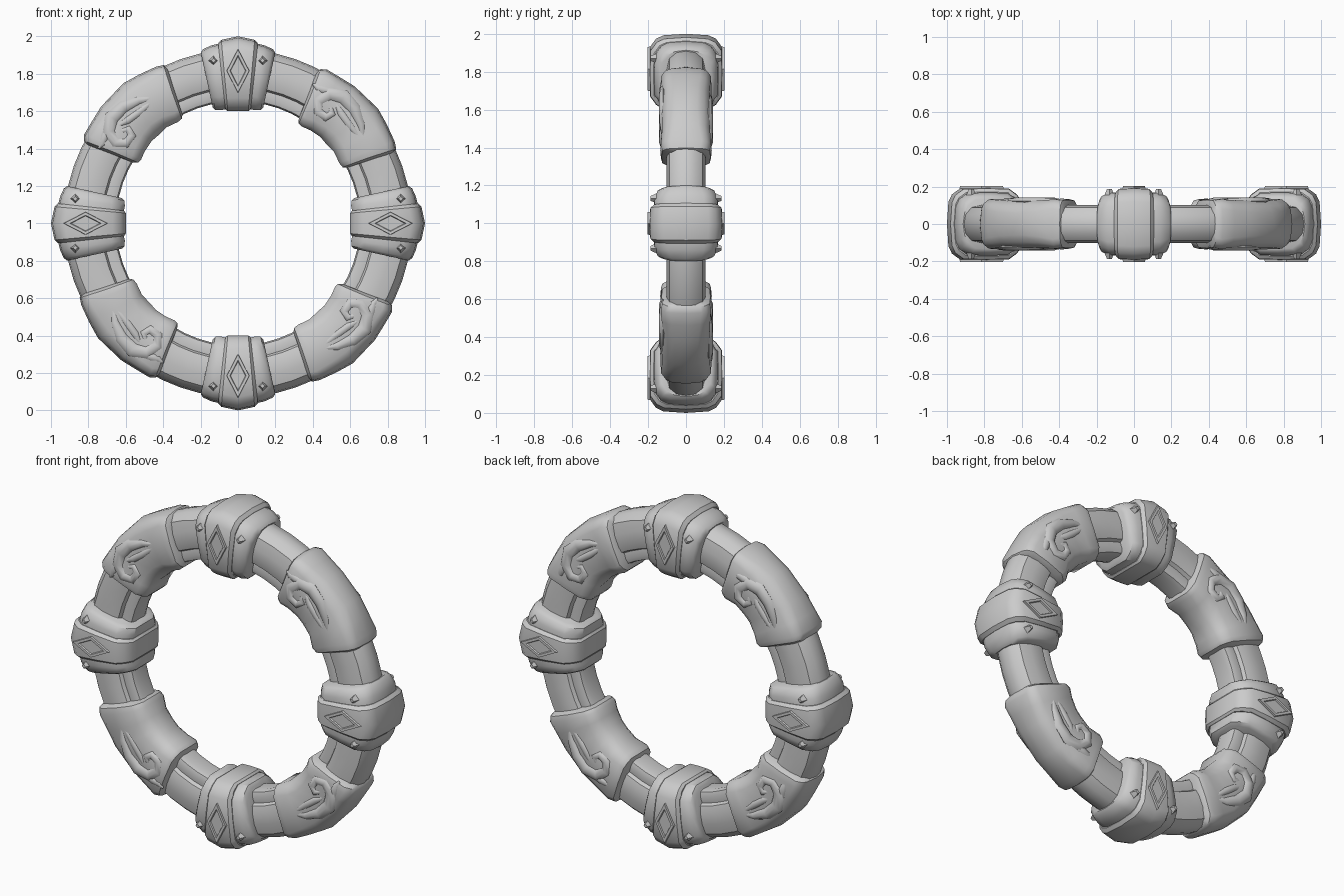
import bpy, bmesh, math
from mathutils import Matrix, Vector

if "Cube" in bpy.data.objects:
    bpy.data.objects.remove(bpy.data.objects["Cube"])

stone = bpy.data.materials.new("grey_stone")
stone.diffuse_color = (0.6, 0.6, 0.6, 1)
stone.use_nodes = True
stone.node_tree.nodes["Principled BSDF"].inputs["Base Color"].default_value = stone.diffuse_color
CENTRE = Matrix.Translation((0, 0, 1))


def finish(bm, name, matrix, angle=35):
    bmesh.ops.recalc_face_normals(bm, faces=bm.faces[:])
    mesh = bpy.data.meshes.new(name)
    bm.to_mesh(mesh)
    bm.free()
    mesh.materials.append(stone)
    mesh.transform(CENTRE @ matrix)
    obj = bpy.data.objects.new(name, mesh)
    bpy.context.collection.objects.link(obj)
    bpy.ops.object.select_all(action='DESELECT')
    obj.select_set(True)
    bpy.context.view_layer.objects.active = obj
    bpy.ops.object.shade_smooth_by_angle(angle=math.radians(angle))
    return obj


def bridge(bm, rings, closed=False):
    """Join equal rings of points with quads, capping open ends."""
    loops = [[bm.verts.new(p) for p in ring] for ring in rings]
    pairs = list(zip(loops, loops[1:]))
    if closed:
        pairs.append((loops[-1], loops[0]))
    for a, b in pairs:
        for i in range(len(a)):
            j = (i + 1) % len(a)
            bm.faces.new((a[i], a[j], b[j], b[i]))
    if not closed:
        bm.faces.new(loops[0])
        bm.faces.new(loops[-1])


def polar(section, deg, skew=0.0):
    """Place (radius, depth) points at an angle round the ring."""
    pts = []
    for r, y in section:
        a = math.radians(deg + skew * (r - 0.8))
        pts.append(Vector((r * math.cos(a), y, r * math.sin(a))))
    return pts


def mirrored(half):
    return half + [(r, -y) for r, y in reversed(half) if y > 0]


def block(r0, r1, h, c):
    """Chamfered cross-section."""
    return mirrored([(r1, 0), (r1 - 0.008, h - c), (r1 - 0.38 * c, h - 0.45 * c),
                     (r1 - c, h), ((r0 + r1) / 2, h + 0.004), (r0 + c, h),
                     (r0 + 0.38 * c, h - 0.45 * c), (r0, h - c), (r0, 0)])


def arc(name, stations, matrix, skew=0.0):
    bm = bmesh.new()
    bridge(bm, [polar(block(*s[1:]), s[0], skew * (-1 if i < len(stations) / 2 else 1))
                for i, s in enumerate(stations)])
    return finish(bm, name, matrix)


def scroll(name, path, matrix):
    """Flattened tapering tube lying on the sleeve face; path is (x, z, radius)."""
    bm = bmesh.new()
    rings = []
    for i, (x, z, rad) in enumerate(path):
        a, b = path[max(i - 1, 0)], path[min(i + 1, len(path) - 1)]
        side = Vector((-(b[1] - a[1]), 0, b[0] - a[0])).normalized()
        rings.append([Vector((x, -0.122, z)) + side * rad * math.cos(t)
                      + Vector((0, 0.7 * min(rad, 0.03) * math.sin(t), 0))
                      for t in (k * math.pi / 4 for k in range(8))])
    bridge(bm, rings)
    return finish(bm, name, matrix, 50)


# Core ring with a stepped inner rim
core = mirrored([(0.93, 0), (0.922, 0.05), (0.89, 0.088), (0.83, 0.102), (0.765, 0.1),
                 (0.73, 0.09), (0.72, 0.07), (0.685, 0.074), (0.66, 0.066),
                 (0.652, 0.04), (0.655, 0)])
bm = bmesh.new()
bridge(bm, [polar(core, i * 360 / 56) for i in range(56)], closed=True)
finish(bm, "core_ring", Matrix())

sleeve = [(25.5, 0.655, 0.915, 0.1, 0.05), (26.5, 0.635, 0.935, 0.125, 0.05),
          (29, 0.63, 0.945, 0.132, 0.05), (35, 0.64, 0.955, 0.126, 0.06),
          (41, 0.635, 0.968, 0.128, 0.07), (48, 0.638, 0.962, 0.124, 0.06),
          (54, 0.63, 0.952, 0.128, 0.055), (58.5, 0.62, 0.95, 0.132, 0.05),
          (60.5, 0.625, 0.935, 0.125, 0.05), (61.5, 0.65, 0.915, 0.1, 0.05)]
flange = [(-12.3, 0.635, 0.935, 0.13, 0.07), (-11.3, 0.618, 0.95, 0.15, 0.07),
          (-8.5, 0.612, 0.962, 0.165, 0.07), (-5.5, 0.615, 0.968, 0.165, 0.07)]
flange += [(-s[0],) + s[1:] for s in reversed(flange)]
strap = [(-6.3, 0.612, 0.968, 0.168, 0.065), (-5.2, 0.602, 0.985, 0.186, 0.07),
         (0, 0.6, 1.0, 0.19, 0.07), (5.2, 0.602, 0.985, 0.186, 0.07),
         (6.3, 0.612, 0.968, 0.168, 0.065)]
curl = [(0.495, 0.62, 0.014), (0.505, 0.588, 0.022), (0.47, 0.568, 0.026),
        (0.428, 0.598, 0.029), (0.43, 0.655, 0.033), (0.49, 0.692, 0.038),
        (0.565, 0.675, 0.04), (0.622, 0.612, 0.034), (0.657, 0.53, 0.024),
        (0.675, 0.44, 0.004)]
leaf = [(0.525, 0.635, 0.01), (0.55, 0.59, 0.022), (0.59, 0.535, 0.022),
        (0.63, 0.485, 0.016), (0.672, 0.44, 0.004)]
tail = [(0.40, 0.745, 0.004), (0.425, 0.725, 0.02), (0.465, 0.712, 0.026), (0.53, 0.7, 0.012)]

for k in range(4):
    turn = Matrix.Rotation(k * math.pi / 2, 4, 'Y')
    arc("sleeve", sleeve, turn, skew=10)
    arc("clamp_flange", flange, turn)
    arc("clamp_strap", strap, turn)
    for f in range(2):
        face = turn @ Matrix.Rotation(f * math.pi, 4, 'Z')
        for name, path in (("scroll_curl", curl), ("scroll_leaf", leaf), ("scroll_tail", tail)):
            scroll(name, path, face)

        # Diamond frame with a sunken centre
        bm = bmesh.new()
        rings = []
        for scale, y in ((1.0, -0.18), (0.96, -0.202), (0.7, -0.202), (0.64, -0.195)):
            rings.append([(0.815 + 0.12 * scale * dx, y, 0.062 * scale * dz)
                          for dx, dz in ((1, 0), (0, 1), (-1, 0), (0, -1))])
        bridge(bm, rings)
        finish(bm, "diamond", face, 20)

        # Small pointed studs beside the strap
        for side in (1, -1):
            bm = bmesh.new()
            bmesh.ops.create_cone(bm, cap_ends=True, segments=4, radius1=0.034,
                                  radius2=0.012, depth=0.05)
            a = math.radians(8.6 * side)
            place = (Matrix.Translation((0.88 * math.cos(a), -0.163, 0.88 * math.sin(a)))
                     @ Matrix.Rotation(math.pi / 2, 4, 'X'))
            finish(bm, "stud", face @ place, 20)
